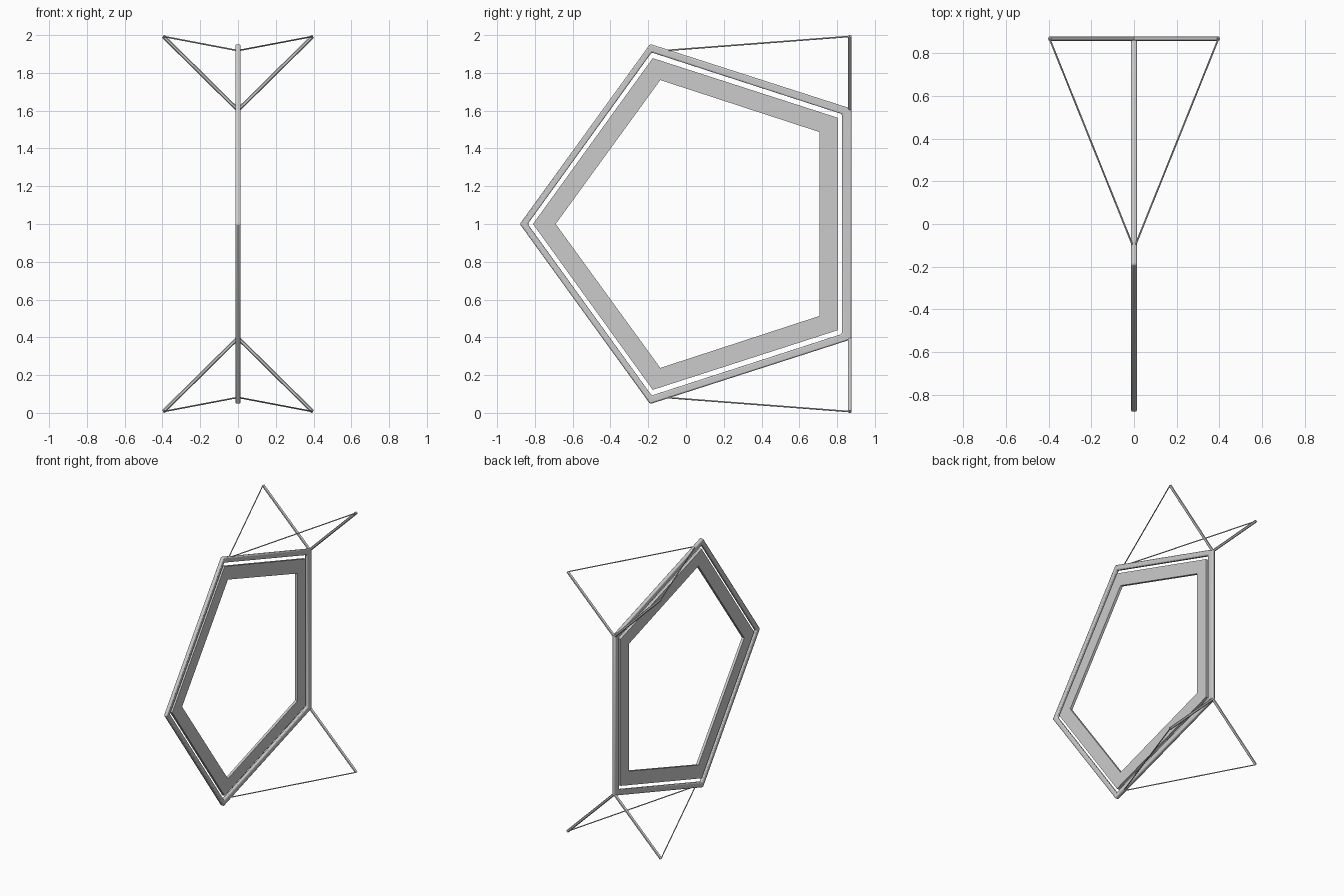
import bpy, bmesh
from mathutils import Vector

if "Cube" in bpy.data.objects:
    bpy.data.objects.remove(bpy.data.objects["Cube"])


def smooth(ob):
    bpy.context.view_layer.objects.active = ob
    ob.select_set(True)
    bpy.ops.object.shade_smooth_by_angle()
    ob.select_set(False)


def ring(name, outer, inner, thickness, bevel=0):
    """Flat ring in the YZ plane; each profile lists the upper half (y, z-1)."""
    def loop(half):
        tip, top, corner = half
        return [tip, top, corner, (corner[0], -corner[1]), (top[0], -top[1])]

    bm = bmesh.new()
    layers = []
    for x in (-thickness / 2, thickness / 2):
        layers.append([[bm.verts.new((x, y, 1 + z)) for y, z in loop(h)]
                       for h in (outer, inner)])
    (o0, i0), (o1, i1) = layers
    for k in range(5):
        n = (k + 1) % 5
        for a, b in ((o0, i0), (i0, i1), (i1, o1), (o1, o0)):
            bm.faces.new((a[k], a[n], b[n], b[k]))
    bmesh.ops.recalc_face_normals(bm, faces=bm.faces[:])
    me = bpy.data.meshes.new(name)
    bm.to_mesh(me)
    bm.free()
    ob = bpy.data.objects.new(name, me)
    bpy.context.collection.objects.link(ob)
    if bevel:
        m = ob.modifiers.new("rounded_edges", 'BEVEL')
        m.width = bevel
        m.segments = 2
    return ob


def rod(name, a, b, radius, sides):
    a, b = Vector(a), Vector(b)
    d = b - a
    bpy.ops.mesh.primitive_cylinder_add(vertices=sides, radius=radius,
                                        depth=d.length, location=(a + b) / 2)
    ob = bpy.context.object
    ob.name = name
    ob.rotation_euler = d.to_track_quat('Z', 'Y').to_euler()
    smooth(ob)


# Outer frame with softened edges
frame = ring("outer_frame",
             [(-0.88, 0), (-0.19, 0.953), (0.877, 0.61)],
             [(-0.838, 0), (-0.182, 0.908), (0.826, 0.582)], 0.028, 0.008)
smooth(frame)

# Flat inner panel ring, separated by a narrow gap
ring("inner_panel",
     [(-0.81, 0), (-0.176, 0.878), (0.804, 0.562)],
     [(-0.69, 0), (-0.136, 0.762), (0.706, 0.487)], 0.02)

# Corner struts and the thin wires bracing them, at top and bottom on both sides
for end, v in (("top", 1), ("bottom", -1)):
    for side, s in (("left", -1), ("right", 1)):
        tip = (0.395 * s, 0.867, 1 + 0.993 * v)
        rod(f"strut_{end}_{side}", (0, 0.867, 1 + 0.603 * v), tip, 0.01, 12)
        rod(f"wire_{end}_{side}", (0, -0.115, 1 + 0.918 * v), tip, 0.004, 8)
